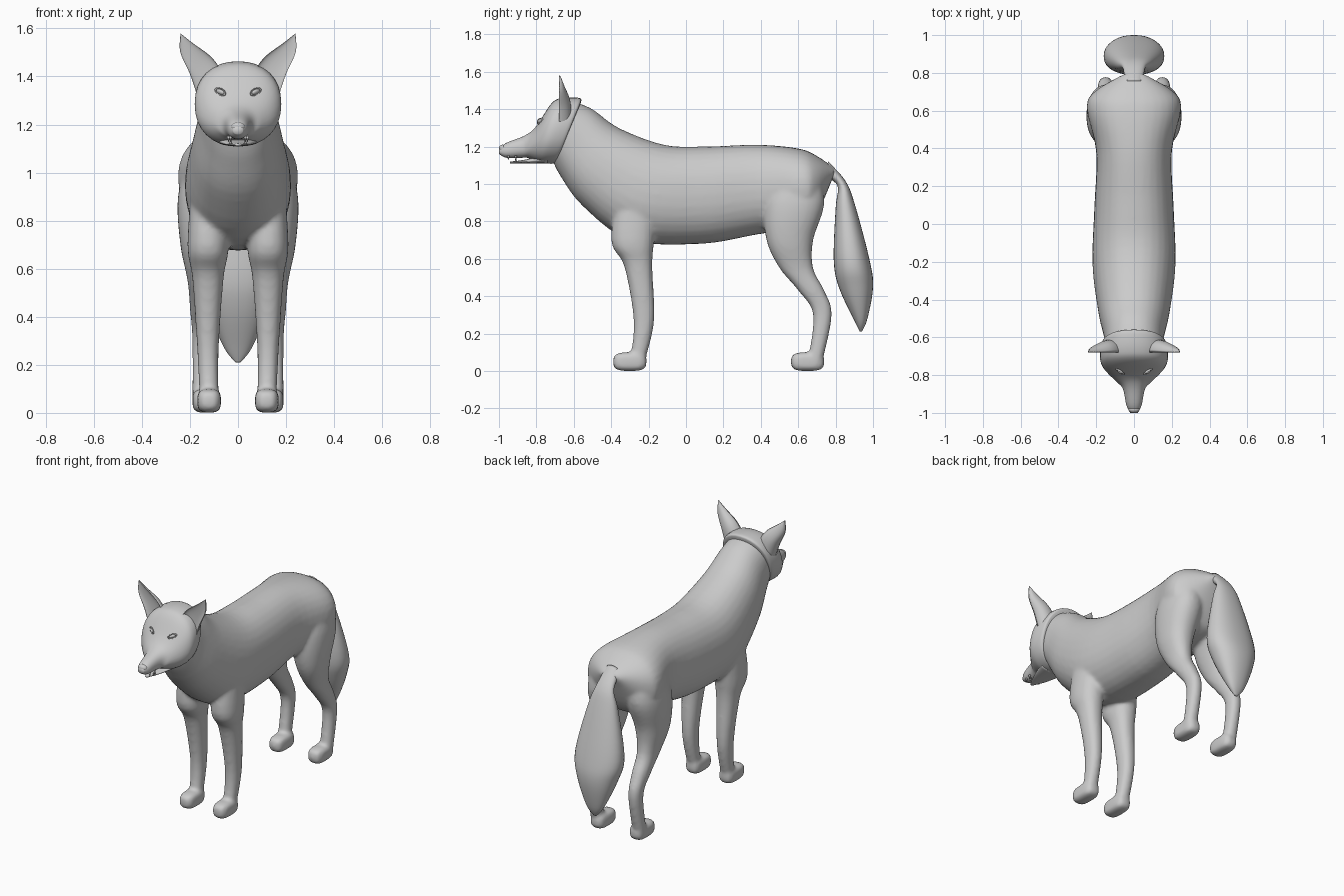
import bpy, bmesh, math
from mathutils import Vector

if "Cube" in bpy.data.objects:
    bpy.data.objects.remove(bpy.data.objects["Cube"])

grey = (0.6, 0.6, 0.6, 1)
fur = bpy.data.materials.new("grey fur")
fur.use_nodes = True
fur.diffuse_color = grey
fur.node_tree.nodes["Principled BSDF"].inputs["Base Color"].default_value = grey

ACROSS, ALONG = Vector((1, 0, 0)), Vector((0, 1, 0))


def soften(value, power):
    """Signed power, which squares off a circle."""
    return math.copysign(abs(value) ** power, value)


def between(before, start, end, after, t):
    """Smooth curve from start to end, guided by the neighbouring values."""
    pull_in = (end - before) / 2
    pull_out = (after - start) / 2
    ease = t * t * (3 - 2 * t)
    rise = t * (1 - t)
    return start + (end - start) * ease + pull_in * rise * (1 - t) - pull_out * rise * t


def smooth_rings(rings, steps):
    """Fill in extra rings between the given ones."""
    padded = [rings[0], *rings, rings[-1]]
    for near in zip(padded, padded[1:], padded[2:], padded[3:]):
        for step in range(steps):
            yield [between(*values, step / steps) for values in zip(*near)]
    yield rings[-1]


def loft(bm, rings, side=ACROSS, steps=5, segments=32, power=0.9, front=1):
    """Skin rings, each given as two opposite points and a half width."""
    angles = [math.tau * i / segments for i in range(segments)]
    loops = []
    for first, last, width in smooth_rings(rings, steps):
        middle, axis = (first + last) / 2, (first - last) / 2
        loop = []
        for angle in angles:
            reach = soften(math.sin(angle), power)
            if reach < 0:
                reach *= front
            place = middle + axis * soften(math.cos(angle), power) + side * width * reach
            loop.append(bm.verts.new(place))
        loops.append(loop)
    for lower, upper in zip(loops, loops[1:]):
        for i in range(segments):
            bm.faces.new((lower[i - 1], lower[i], upper[i], upper[i - 1]))
    for loop in (loops[0], loops[-1]):
        hub = bm.verts.new(sum((v.co for v in loop), Vector()) / segments)
        for i in range(segments):
            bm.faces.new((loop[i - 1], loop[i], hub))


def trunk(rows):
    """Rings from the y and z of a top point, those of a bottom point, and a half width."""
    return [(Vector((0, top_y, top_z)), Vector((0, low_y, low_z)), width)
            for top_y, top_z, low_y, low_z, width in rows]


def limb(rows):
    """Rings from a height, front and back y, inner and outer x."""
    rings = []
    for z, front, back, inner, outer in rows:
        x = (inner + outer) / 2
        rings.append((Vector((x, front, z)), Vector((x, back, z)), (outer - inner) / 2))
    return rings


def ball(bm, centre, size, power=1):
    """Ellipsoid, squarer at a lower power."""
    verts = bmesh.ops.create_uvsphere(bm, u_segments=24, v_segments=16, radius=1)["verts"]
    for v in verts:
        v.co = Vector([c + s * soften(n, power) for c, s, n in zip(centre, size, v.co)])


def mirror(bm):
    """Copy everything to the other side."""
    copies = bmesh.ops.duplicate(bm, geom=bm.verts[:] + bm.faces[:])["geom"]
    for item in copies:
        if isinstance(item, bmesh.types.BMVert):
            item.co.x = -item.co.x


def finish(name, bm):
    """Turn the working mesh into a smooth named object."""
    bmesh.ops.recalc_face_normals(bm, faces=bm.faces)
    mesh = bpy.data.meshes.new(name)
    bm.to_mesh(mesh)
    bm.free()
    mesh.materials.append(fur)
    mesh.shade_smooth()
    part = bpy.data.objects.new(name, mesh)
    bpy.context.collection.objects.link(part)
    return part


# Legs and feet
bm = bmesh.new()
front_leg = [(1, -.36, -.14, .06, .19), (.7, -.4, -.17, .04, .21), (.56, -.33, -.18, .06, .19),
             (.27, -.28, -.17, .08, .17), (.05, -.3, -.22, .08, .16)]
hind_leg = [(1.1, .5, .7, .06, .2), (.9, .42, .74, .03, .25), (.7, .43, .68, .06, .24),
            (.55, .5, .68, .09, .21), (.43, .6, .74, .1, .2), (.3, .68, .78, .11, .19),
            (.05, .65, .73, .11, .19)]
for rows in (front_leg, hind_leg):
    loft(bm, limb(rows))
for foot in ((.12, -.3, .05), (.14, .65, .05)):
    ball(bm, foot, (.05, .09, .05), power=0.6)
mirror(bm)

# Torso and neck, fused with the legs
loft(bm, trunk([(-.6, 1.44, -.72, 1.14, .15), (-.5, 1.4, -.67, 1.04, .16), (-.36, 1.3, -.55, .88, .19),
                (-.12, 1.21, -.3, .7, .22), (.1, 1.2, .08, .68, .21), (.38, 1.21, .38, .73, .2),
                (.6, 1.19, .62, .77, .25), (.7, 1.15, .7, .84, .21), (.8, 1.08, .78, 1.02, .06)]))
body = finish("body", bm)
fuse = body.modifiers.new("Fuse", 'REMESH')
fuse.mode = 'VOXEL'
fuse.voxel_size = 0.011
fuse.use_smooth_shade = True
relax = body.modifiers.new("Relax", 'SMOOTH')
relax.iterations = 9

# Tail
bm = bmesh.new()
loft(bm, trunk([(.76, 1.12, .74, 1.04, .05), (.85, 1.02, .81, .99, .06), (.9, .9, .8, .87, .1),
                (.98, .6, .79, .59, .16), (1, .45, .82, .44, .13), (.97, .28, .9, .27, .06),
                (.94, .21, .93, .21, .01)]))
finish("tail", bm)

# Head with a rim over the neck
bm = bmesh.new()
loft(bm, trunk([(-.56, 1.44, -.69, 1.13, .15), (-.57, 1.46, -.7, 1.11, .17), (-.66, 1.46, -.76, 1.11, .18),
                (-.72, 1.43, -.8, 1.12, .16), (-.8, 1.31, -.85, 1.14, .1), (-.86, 1.26, -.88, 1.14, .06),
                (-.96, 1.22, -.96, 1.14, .04), (-1, 1.19, -1, 1.16, .02)]))
finish("head", bm)

# Lower jaw
bm = bmesh.new()
loft(bm, trunk([(-.74, 1.16, -.74, 1.11, .09), (-.86, 1.13, -.86, 1.11, .05), (-.94, 1.12, -.94, 1.11, .01)]))
finish("lower_jaw", bm)

# Nose pad
bm = bmesh.new()
ball(bm, (0, -.98, 1.19), (.03, .02, .02))
finish("nose", bm)

# Teeth, pointing down from the upper jaw and up from the lower
bm = bmesh.new()
for x, y, z, way in ((.03, -.95, 1.14, -1), (.04, -.91, 1.14, -1), (.03, -.91, 1.13, 1)):
    tooth = bmesh.ops.create_cone(bm, cap_ends=True, segments=8, radius1=.007, radius2=.001, depth=.024)
    for v in tooth["verts"]:
        v.co.z *= way
        v.co += Vector((x, y, z))
mirror(bm)
finish("teeth", bm)

# Ears, hollow at the front
bm = bmesh.new()
ear = [(.06, 1.41, .17, 1.32, .07), (.11, 1.48, .2, 1.41, .06), (.19, 1.54, .24, 1.5, .03),
       (.24, 1.58, .24, 1.57, .01)]
loft(bm, [(Vector((inner, -.68, high)), Vector((outer, -.68, low)), depth)
          for inner, high, outer, low, depth in ear], side=ALONG, front=-0.3)
mirror(bm)
finish("ears", bm)


def set_in_face(bm):
    """Slant a flat-on part to the face and pair it."""
    for v in bm.verts:
        x, y, z = v.co
        v.co = Vector((x, y + x * 0.6, z + x * 0.3)) + Vector((.074, -.78, 1.336))
    mirror(bm)


# Eyes
bm = bmesh.new()
ball(bm, (0, 0, 0), (.017, .012, .011))
set_in_face(bm)
finish("eyes", bm)

# Raised eyelids
bm = bmesh.new()
rim = []
for i in range(25):
    angle = math.tau * i / 24
    out = Vector((math.cos(angle), 0, math.sin(angle) * 0.7))
    rim.append((out * .024, out * .016, .005))
loft(bm, rim, side=ALONG, steps=1, segments=10)
set_in_face(bm)
finish("eyelids", bm)
